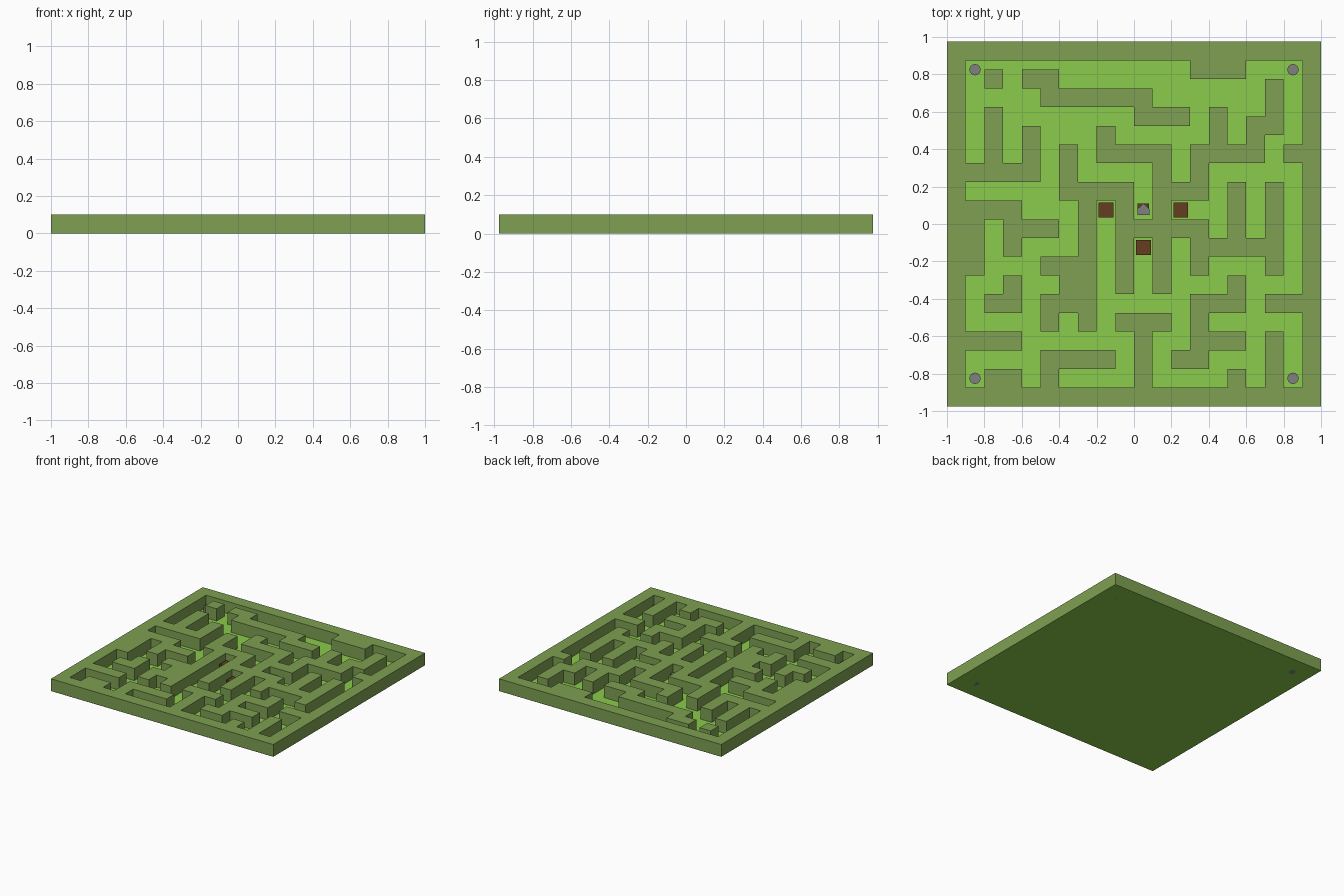
import bpy, bmesh, math

if "Cube" in bpy.data.objects:
    bpy.data.objects.remove(bpy.data.objects["Cube"])


def material(name, rgb):
    m = bpy.data.materials.new(name)
    m.diffuse_color = (*rgb, 1)
    m.use_nodes = True
    m.node_tree.nodes["Principled BSDF"].inputs["Base Color"].default_value = m.diffuse_color
    return m


HEDGE = material("hedge green", (0.209, 0.352, 0.084))
GRASS = material("grass green", (0.254, 0.604, 0.070))
BROWN = material("dark brown", (0.130, 0.048, 0.014))
GREY = material("stone grey", (0.216, 0.216, 0.216))


def finish(bm, name, mat):
    bmesh.ops.recalc_face_normals(bm, faces=bm.faces[:])
    me = bpy.data.meshes.new(name)
    bm.to_mesh(me)
    bm.free()
    me.materials.append(mat)
    ob = bpy.data.objects.new(name, me)
    bpy.context.collection.objects.link(ob)
    return ob


def raise_faces(bm, z):
    """Extrude every face of a flat mesh up to height z."""
    new = bmesh.ops.extrude_face_region(bm, geom=bm.faces[:], use_keep_orig=True)["geom"]
    for v in new:
        if isinstance(v, bmesh.types.BMVert):
            v.co.z = z


def prism(name, outline, z0, z1, mat):
    bm = bmesh.new()
    bm.faces.new([bm.verts.new((x, y, z0)) for x, y in outline])
    raise_faces(bm, z1)
    return finish(bm, name, mat)


def square(x, y, r):
    return [(x - r, y - r), (x + r, y - r), (x + r, y + r), (x - r, y + r)]


# Hedges run along (column, row) paths on a grid of 0.1 cells, counted from the
# front left corner; half rows are allowed, so cells are stored at half height
cells = set()


def hedge(*path):
    for (c0, r0), (c1, r1) in zip(path, path[1:]):
        for c in range(min(c0, c1), max(c0, c1) + 1):
            for h in range(int(2 * min(r0, r1)), int(2 * max(r0, r1)) + 2):
                cells.add((c, h))


# Outer hedge
hedge((0, 0), (19, 0), (19, 18.5), (0, 18.5), (0, 0))

# Back part
hedge((13, 17.5), (15, 17.5))
hedge((2, 17), (2, 17))
hedge((4, 17), (5, 17), (5, 16), (10, 16), (10, 15), (12, 15))
hedge((0, 12), (4, 12), (4, 14))
hedge((2, 12), (2, 15))
hedge((8, 14), (8, 13), (11, 13), (11, 11), (13, 11), (13, 13), (16, 13), (16, 14.5))
hedge((14, 13), (14, 15))
hedge((17, 14.5), (17, 16.5))
hedge((18, 13), (19, 13))

# Central rooms
hedge((6, 13), (6, 11), (9, 11), (9, 6))
hedge((7, 11), (7, 4))
hedge((11, 11), (11, 6))
hedge((9, 9), (13, 9), (13, 7))

# Right part
hedge((13, 8), (17, 8))
hedge((15, 8), (15, 11))
hedge((17, 7), (17, 11))
hedge((15, 6), (15, 5), (13, 5), (13, 2), (12, 2))
hedge((13, 3), (15, 3))
hedge((17, 5), (19, 5))

# Left part
hedge((0, 10), (3, 10), (3, 8))
hedge((3, 9), (5, 9))
hedge((1, 10), (1, 7))
hedge((5, 7), (7, 7))
hedge((6, 7), (6, 5))
hedge((7, 5), (5, 5), (5, 4))
hedge((2, 5), (3, 5), (3, 6))

# Front part
hedge((0, 3), (3, 3))
hedge((2, 1), (3, 1))
hedge((5, 0), (5, 2), (8, 2))
hedge((10, 0), (10, 4))
hedge((9, 4), (11, 4))
hedge((15, 0), (15, 1))
hedge((17, 0), (17, 3))

# Hedge mesh: fill the cells as one sheet and raise it
bm = bmesh.new()
corner = {}


def vert(i, j):
    if (i, j) not in corner:
        corner[i, j] = bm.verts.new((-1 + 0.1 * i, -0.975 + 0.05 * j, 0.0005))
    return corner[i, j]


for c, h in sorted(cells):
    bm.faces.new([vert(c, h), vert(c + 1, h), vert(c + 1, h + 1), vert(c, h + 1)])
raise_faces(bm, 0.1)
finish(bm, "hedge_walls", HEDGE)

# Grass floor, a thin sheet under everything
bm = bmesh.new()
bm.faces.new([bm.verts.new((x, y, 0)) for x, y in
              ((-1, -0.975), (1, -0.975), (1, 0.975), (-1, 0.975))])
finish(bm, "grass_floor", GRASS)

# Brown crates in the central rooms
for i, (x, y) in enumerate(((-0.15, 0.075), (0.25, 0.075), (0.05, -0.125))):
    prism(f"crate_{i + 1}", square(x, y, 0.04), 0, 0.05, BROWN)

# Central marker: brown base with a pointed grey slab on top
prism("marker_base", square(0.05, 0.078, 0.031), 0, 0.03, BROWN)
prism("marker_stone", [(0.018, 0.047), (0.082, 0.047), (0.082, 0.08),
                       (0.05, 0.11), (0.018, 0.08)], 0.03, 0.045, GREY)

# Grey round posts in the four corners
for sx, side in ((-1, "left"), (1, "right")):
    for sy, end in ((-1, "front"), (1, "back")):
        ring = [(sx * 0.85 + 0.03 * math.cos(k * math.tau / 16),
                 sy * 0.825 + 0.03 * math.sin(k * math.tau / 16)) for k in range(16)]
        prism(f"corner_post_{end}_{side}", ring, 0, 0.04, GREY)
